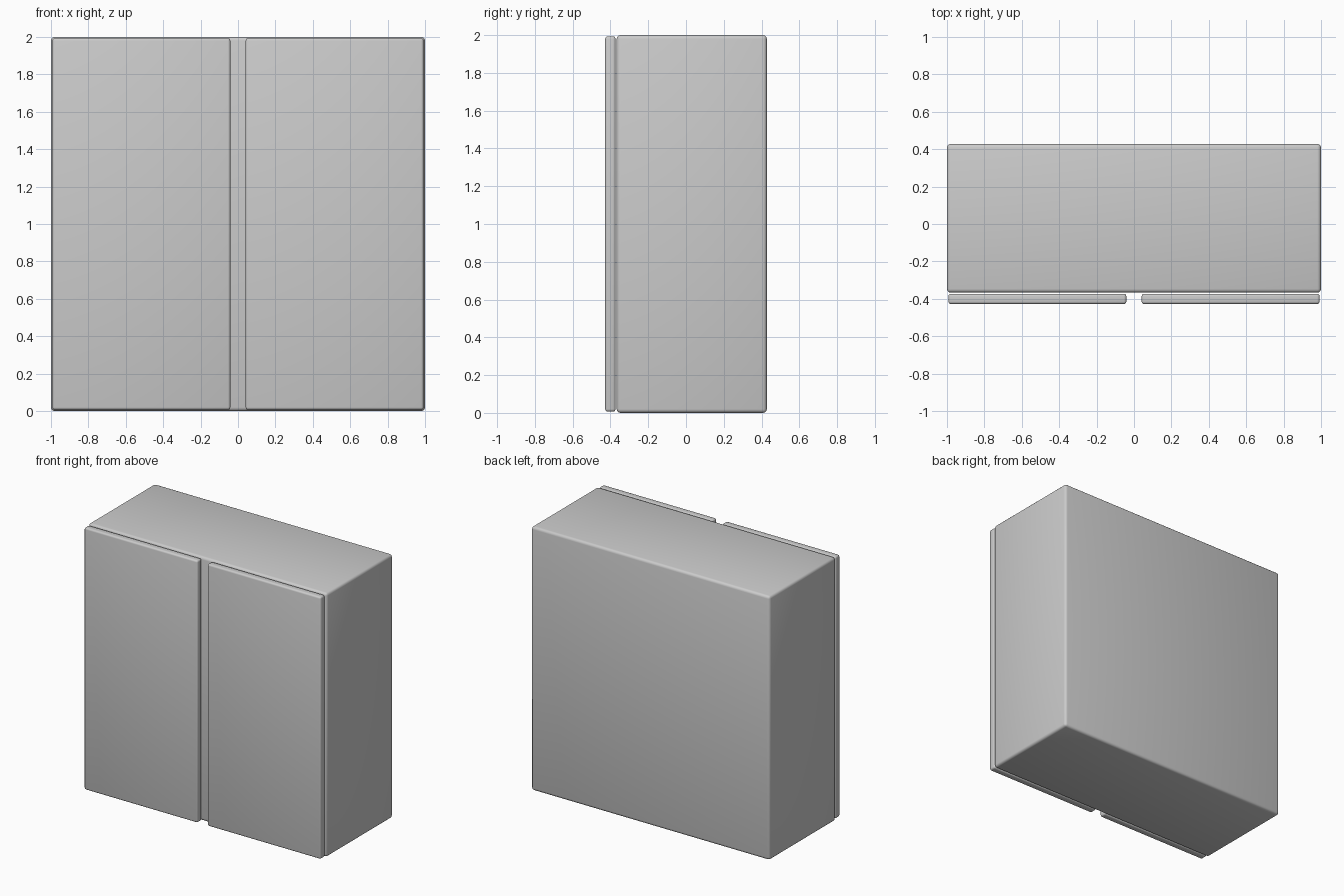
import bpy

if "Cube" in bpy.data.objects:
    bpy.data.objects.remove(bpy.data.objects["Cube"])


def rounded_box(name, lo, hi, radius):
    """Box between two corners with small rounded edges."""
    bpy.ops.mesh.primitive_cube_add(size=1, location=[(a + b) / 2 for a, b in zip(lo, hi)])
    ob = bpy.context.object
    ob.name = name
    ob.scale = [b - a for a, b in zip(lo, hi)]
    bpy.ops.object.transform_apply(location=False, rotation=False, scale=True)
    bevel = ob.modifiers.new("rounded_edges", 'BEVEL')
    bevel.width = radius
    bevel.segments = 3
    bpy.ops.object.modifier_apply(modifier=bevel.name)
    bpy.ops.object.shade_smooth_by_angle()
    return ob


# Cabinet carcass
rounded_box("cabinet_body", (-1, -0.367, 0), (1, 0.428, 2), 0.02)

# Pair of doors, just clear of the front face
for side, x0, x1 in (("left", -0.992, -0.041), ("right", 0.041, 0.992)):
    rounded_box(side + "_door", (x0, -0.428, 0.007), (x1, -0.373, 1.993), 0.013)
